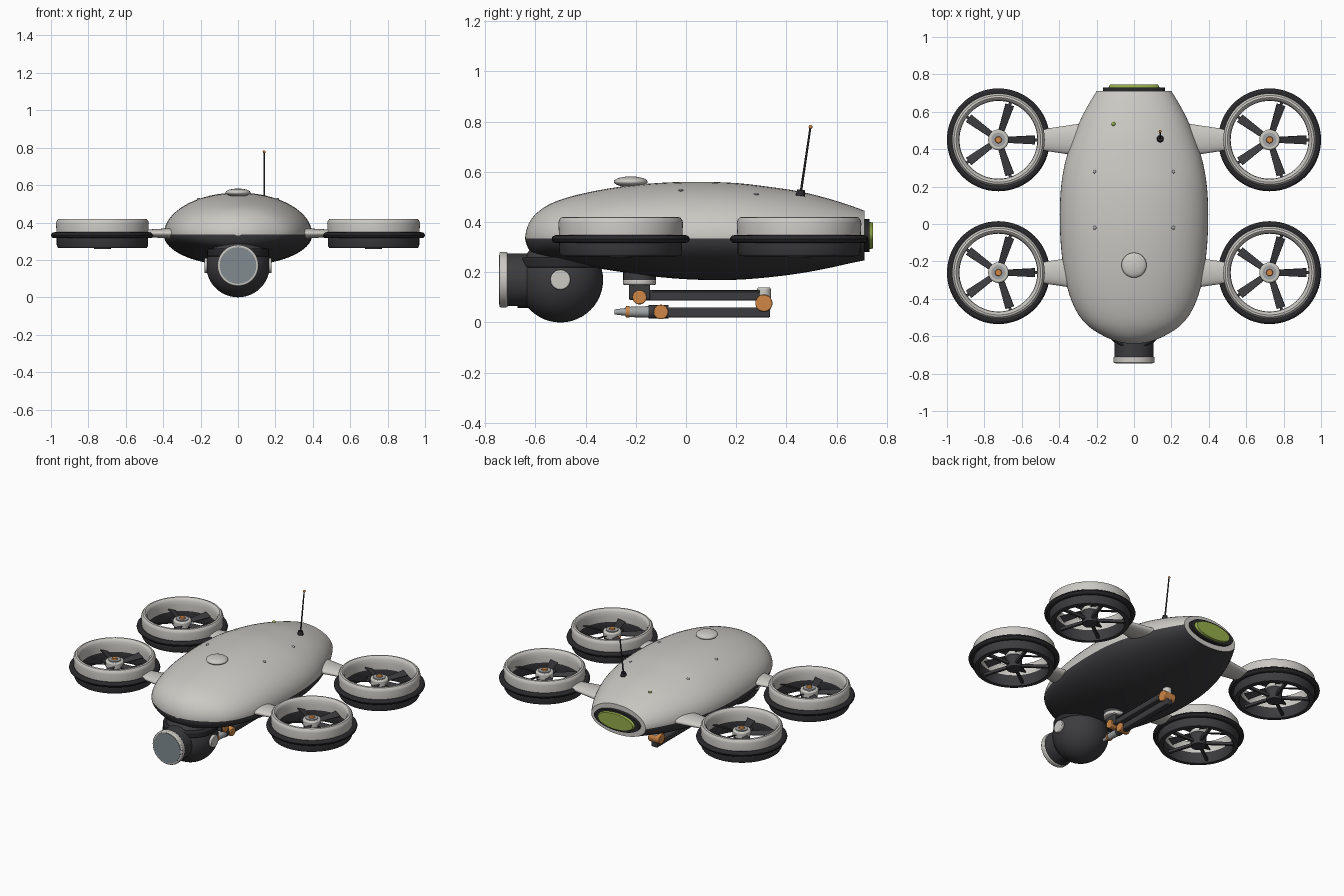
import bpy, bmesh, math
from mathutils import Matrix, Vector

if "Cube" in bpy.data.objects:
    bpy.data.objects.remove(bpy.data.objects["Cube"], do_unlink=True)


def material(name, r, g, b):
    mat = bpy.data.materials.new(name)
    mat.use_nodes = True
    mat.diffuse_color = (r, g, b, 1)
    mat.node_tree.nodes["Principled BSDF"].inputs["Base Color"].default_value = (r, g, b, 1)
    return mat


LIGHT = material("warm_white", .60, .585, .55)
DARK = material("charcoal", .045, .045, .05)
BLACK = material("rubber_black", .022, .022, .025)
METAL = material("joint_grey", .36, .37, .38)
GLASS = material("lens_grey", .22, .26, .28)
ORANGE = material("accent_orange", .62, .24, .06)
GREEN = material("lamp_green", .30, .42, .07)
parts = []


def finish(name, bm, *mats):
    bmesh.ops.recalc_face_normals(bm, faces=bm.faces)
    mesh = bpy.data.meshes.new(name)
    bm.to_mesh(mesh)
    bm.free()
    for mat in mats:
        mesh.materials.append(mat)
    obj = bpy.data.objects.new(name, mesh)
    bpy.context.collection.objects.link(obj)
    parts.append(obj)
    return obj


def bevel(obj, width):
    mod = obj.modifiers.new("soft_edges", 'BEVEL')
    mod.width = width
    mod.segments = 2
    mod.limit_method = 'ANGLE'
    return obj


def cylinder(name, start, end, radius, mat, tip=None, scale=(1, 1, 1), sides=32):
    """Cylinder or cone between two points, stretched along world axes."""
    start, end = Vector(start), Vector(end)
    axis = end - start
    place = (Matrix.Translation((start + end) / 2) @ Matrix.Diagonal((*scale, 1))
             @ axis.to_track_quat('Z', 'Y').to_matrix().to_4x4())
    bm = bmesh.new()
    bmesh.ops.create_cone(bm, cap_ends=True, segments=sides, radius1=radius,
                          radius2=radius if tip is None else tip,
                          depth=axis.length, matrix=place)
    return finish(name, bm, mat)


def ball(name, center, radius, mat, scale=(1, 1, 1), segments=32):
    bm = bmesh.new()
    bmesh.ops.create_uvsphere(bm, u_segments=segments, v_segments=segments // 2, radius=radius,
                              matrix=Matrix.Translation(center) @ Matrix.Diagonal((*scale, 1)))
    return finish(name, bm, mat)


def box(name, center, size, mat, turn=Matrix()):
    bm = bmesh.new()
    bmesh.ops.create_cube(bm, size=1, matrix=Matrix.Translation(center) @ turn
                          @ Matrix.Diagonal((*size, 1)))
    return finish(name, bm, mat)


def loft(name, rings, closed, *mats):
    """Skin rings of points; closed joins the last ring to the first."""
    bm = bmesh.new()
    loops = [[bm.verts.new(p) for p in ring] for ring in rings]
    count = len(loops[0])
    pairs = list(zip(loops, loops[1:])) + ([(loops[-1], loops[0])] if closed else [])
    for a, b in pairs:
        for i in range(count):
            j = (i + 1) % count
            bm.faces.new((a[i], a[j], b[j], b[i]))
    if not closed:
        bm.faces.new(loops[0])
        bm.faces.new(loops[-1])
    return finish(name, bm, *mats)


def lathe(name, profile, center, mat, sides=64):
    cx, cy = center
    turns = [math.tau * i / sides for i in range(sides)]
    return loft(name, [[(cx + r * math.cos(t), cy + r * math.sin(t), z) for t in turns]
                       for r, z in profile], True, mat)


# Fuselage: elliptical sections given as y, half width, top, bottom
SEAM = .335
stations = [Vector(s) for s in (
    (-.64, .015, .342, .33), (-.636, .055, .365, .315), (-.625, .1, .395, .29),
    (-.6, .16, .43, .265), (-.55, .24, .467, .25), (-.48, .3, .495, .235),
    (-.38, .345, .52, .22), (-.25, .375, .542, .2), (-.1, .392, .556, .18),
    (.05, .397, .56, .17), (.2, .39, .555, .17), (.33, .368, .54, .18),
    (.45, .33, .522, .195), (.56, .285, .495, .215), (.65, .237, .467, .235),
    (.71, .2, .445, .247))]


def section(s, sides=64):
    y, half, top, bottom = s
    ring = []
    for i in range(sides):
        t = math.tau * i / sides
        rise = top - SEAM if math.sin(t) > 0 else SEAM - bottom
        ring.append((half * math.cos(t), y, SEAM + rise * math.sin(t)))
    return ring


smooth = []
for i in range(len(stations) - 1):
    p0, p1 = stations[max(i - 1, 0)], stations[i]
    p2, p3 = stations[i + 1], stations[min(i + 2, len(stations) - 1)]
    for t in (0, 1 / 3, 2 / 3):
        smooth.append(p1 + (p2 - p0) * (t / 2) + (p0 * 2 - p1 * 5 + p2 * 4 - p3) * (t * t / 2)
                      + (p1 * 3 - p0 - p2 * 3 + p3) * (t ** 3 / 2))
smooth.append(stations[-1])
body = loft("fuselage", [section(s) for s in smooth], False, LIGHT, DARK)
for face in body.data.polygons:
    rear_cap = face.normal.y > .95 and face.center.y > .7
    face.material_index = 0 if face.center.z > SEAM or rear_cap else 1


def shell_z(x, y):
    s = min(smooth, key=lambda s: abs(s[0] - y))
    return SEAM + (s[2] - SEAM) * math.sqrt(max(0, 1 - (x / s[1]) ** 2))


# Rear lamp
flat = (1, 1, .4)
cylinder("rear_lamp_frame", (0, .70, .346), (0, .731, .346), .165, BLACK, scale=flat, sides=64)
cylinder("rear_lamp", (0, .72, .346), (0, .745, .346), .142, GREEN, .128, flat, 64)

# Roof details
ball("roof_dome", (0, -.22, .56), .067, LIGHT, (1, 1, .32))
for x in (-.21, .21):
    for y in (-.02, .28):
        ball("roof_screw", (x, y, shell_z(x, y)), .01, METAL, (1, 1, .6), 12)
ball("status_light", (-.11, .535, shell_z(.11, .535)), .011, GREEN, (1, 1, .6), 12)
foot = (.14, .455, shell_z(.14, .455))
cylinder("antenna_base", foot, (.14, .458, .528), .019, BLACK, .015, sides=16)
cylinder("antenna_rod", foot, (.14, .495, .775), .005, DARK, .004, sides=8)
ball("antenna_tip", (.14, .496, .778), .008, ORANGE, segments=12)

# Four ducted rotors with their arms
DUCT_TOP = [(.245, SEAM), (.248, .395), (.245, .408), (.237, .418), (.226, .42),
            (.217, .414), (.211, .4), (.208, .375), (.208, SEAM)]
DUCT_BASE = [(.208, SEAM), (.245, SEAM), (.244, .275), (.238, .265), (.212, .263), (.208, .27)]
TYRE = [(.256 + .019 * math.cos(math.tau * i / 12), .332 + .016 * math.sin(math.tau * i / 12))
        for i in range(12)]
for side in (-1, 1):
    for y in (.45, -.26):
        x = side * .725
        cylinder("rotor_arm", (side * .28, y, .342), (side * .5, y, .342), .088, LIGHT, .055,
                 (1, 1, .36))
        lathe("duct_top", DUCT_TOP, (x, y), LIGHT)
        lathe("duct_base", DUCT_BASE, (x, y), DARK)
        lathe("duct_bumper", TYRE, (x, y), BLACK)
        cylinder("motor", (x, y, .258), (x, y, .34), .045, DARK, .05)
        bevel(cylinder("rotor_hub", (x, y, .335), (x, y, .38), .055, LIGHT), .008)
        cylinder("hub_ring", (x, y, .375), (x, y, .385), .038, METAL)
        cylinder("hub_cap", (x, y, .38), (x, y, .393), .02, ORANGE, .016)
        for k in range(5):
            turn = Matrix.Rotation(math.radians(72 * k + 72), 4, 'Z')
            hub = Vector((x, y, 0))
            blade = box("rotor_blade", hub + turn @ Vector((.117, 0, .352)), (.16, .05, .006),
                        DARK, turn @ Matrix.Rotation(math.radians(20), 4, 'X'))
            for v in blade.data.vertices:
                if (v.co.xy - hub.xy).length < .1:
                    axis_point = hub + turn @ Vector((.037, 0, .352))
                    v.co = axis_point + (v.co - axis_point) * .65
            box("motor_strut", hub + turn @ Vector((.127, 0, .283)), (.17, .016, .018), DARK, turn)

# Camera turret under the nose
ball("camera_ball", (0, -.5, .17), .17, DARK, segments=48)
bevel(cylinder("camera_mount", (0, -.5, .215), (0, -.5, .26), .165, BLACK, sides=48), .01)
cylinder("camera_barrel", (0, -.5, .17), (0, -.725, .17), .105, DARK, sides=48)
bevel(cylinder("lens_rim", (0, -.71, .17), (0, -.743, .17), .11, LIGHT, sides=48), .006)
cylinder("lens_glass", (0, -.73, .17), (0, -.745, .17), .098, GLASS, sides=48)
cylinder("focus_knob", (0, -.62, .08), (0, -.67, .08), .022, BLACK, sides=16)
for side in (-1, 1):
    bevel(cylinder("camera_pivot", (side * .15, -.5, .17), (side * .18, -.5, .17), .04, LIGHT), .005)


# Folded manipulator under the belly
def joint(name, y, z, radius, half, mat):
    bevel(cylinder(name, (-half, y, z), (half, y, z), radius, mat), .004)


cylinder("arm_base", (0, -.185, .16), (0, -.185, .22), .065, DARK)
bevel(cylinder("arm_turntable", (0, -.185, .15), (0, -.185, .172), .066, LIGHT), .005)
bevel(box("shoulder_block", (0, -.185, .122), (.07, .085, .065), DARK), .006)
joint("shoulder_joint", -.185, .1, .028, .042, ORANGE)
bevel(box("upper_link", (0, .07, .108), (.045, .47, .042), DARK), .006)
box("upper_link_rail", (0, .08, .123), (.055, .43, .01), BLACK)
bevel(cylinder("elbow_post", (0, .31, .05), (0, .31, .14), .028, LIGHT), .008)
joint("elbow_joint", .31, .077, .034, .04, ORANGE)
bevel(box("lower_link", (0, .12, .04), (.045, .43, .04), DARK), .006)
joint("wrist_joint", -.1, .042, .029, .034, ORANGE)
cylinder("wrist", (0, -.07, .042), (0, -.15, .042), .027, DARK)
cylinder("gripper_body", (0, -.12, .042), (0, -.24, .042), .024, METAL, .02)
cylinder("gripper_band", (0, -.225, .042), (0, -.238, .042), .023, ORANGE)
cylinder("gripper_tip", (0, -.235, .042), (0, -.285, .042), .016, METAL, .01)

# Smooth shading that keeps hard edges
bpy.ops.object.select_all(action='DESELECT')
for obj in parts:
    obj.select_set(True)
bpy.context.view_layer.objects.active = parts[0]
bpy.ops.object.shade_smooth_by_angle(angle=math.radians(35))
